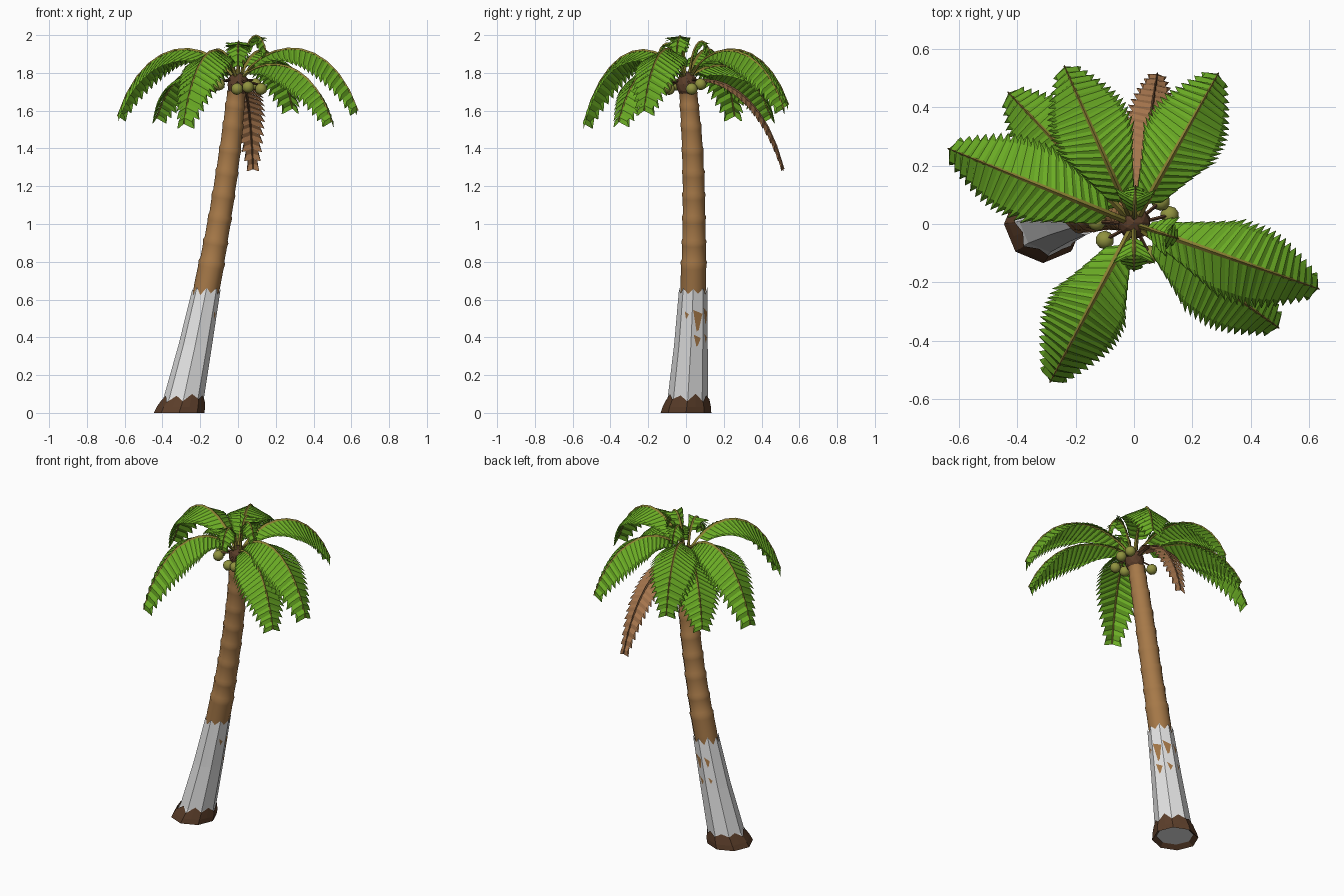
import bpy, math, random
from mathutils import Vector

if "Cube" in bpy.data.objects:
    bpy.data.objects.remove(bpy.data.objects["Cube"])

random.seed(4)


def mat(name, r, g, b):
    m = bpy.data.materials.new(name)
    m.diffuse_color = (r, g, b, 1)
    m.use_nodes = True
    m.node_tree.nodes["Principled BSDF"].inputs["Base Color"].default_value = m.diffuse_color
    return m


BARK = mat("tan bark", 0.38, 0.19, 0.065)
WHITE = mat("whitewash", 0.76, 0.76, 0.76)
DARK = mat("dark brown", 0.105, 0.048, 0.023)
GREEN = mat("leaf green", 0.145, 0.41, 0.018)
RIB = mat("olive rib", 0.27, 0.23, 0.035)
DEAD = mat("dry leaf brown", 0.38, 0.18, 0.075)
DEADRIB = mat("dry rib brown", 0.16, 0.08, 0.035)
NUT = mat("olive coconut", 0.28, 0.29, 0.05)


def make(name, verts, faces, mats, idx=None, smooth=None):
    me = bpy.data.meshes.new(name)
    me.from_pydata([tuple(v) for v in verts], [], faces)
    for m in mats:
        me.materials.append(m)
    if idx:
        me.polygons.foreach_set("material_index", idx)
    if smooth:
        me.polygons.foreach_set("use_smooth", [True] * len(faces))
        me.set_sharp_from_angle(angle=math.radians(smooth))
    ob = bpy.data.objects.new(name, me)
    bpy.context.collection.objects.link(ob)
    return ob


# trunk centre line: z, x, y, radius
PATH = [(0, -.312, 0, .124), (.08, -.287, .01, .107), (.36, -.226, .026, .089),
        (.65, -.168, .038, .072), (.85, -.128, .042, .065), (1.05, -.093, .042, .061),
        (1.25, -.062, .040, .059), (1.45, -.034, .032, .056), (1.72, -.006, .010, .048)]


def trunk_at(z):
    for a, b in zip(PATH, PATH[1:]):
        if z <= b[0]:
            break
    f = (z - a[0]) / (b[0] - a[0])
    return [p + (q - p) * f for p, q in zip(a[1:], b[1:])]


def loft(rows):
    n = len(rows[0])
    faces = [(j * n + i, j * n + (i + 1) % n, (j + 1) * n + (i + 1) % n, (j + 1) * n + i)
             for j in range(len(rows) - 1) for i in range(n)]
    return [v for r in rows for v in r], faces


def ring(z, scale, n=12, tilt=.17):
    cx, cy, r = trunk_at(z)
    r *= scale
    return [Vector((cx + r * math.cos(a), cy + r * math.sin(a), z - tilt * r * math.cos(a)))
            for a in (math.tau * i / n for i in range(n))]


# bark: stacked ring segments, each flaring softly at its top
joints = [.67, .81, .92, 1.05, 1.17, 1.29, 1.41, 1.54, 1.64, 1.71]
rows = [ring(.56, .86), ring(.655, .93)]
for a, b in zip(joints, joints[1:]):
    rows += [ring(a + .003, .955), ring(a + (b - a) * .7, .985), ring(b - .012, 1.045)]
v, f = loft(rows)
make("trunk", v, f, [BARK], smooth=60)

SIDES = 8


def facet_point(k, u, z, off=0.0):
    """Point on flat facet k of the lower trunk, u from -1 to 1 across it."""
    cx, cy, r = trunk_at(z)
    p = [Vector((math.cos(a), math.sin(a), 0)) * (r + off)
         for a in (math.tau * k / SIDES, math.tau * (k + 1) / SIDES)]
    q = p[0].lerp(p[1], (u + 1) / 2)
    return Vector((cx + q.x, cy + q.y, z))


def zigzag(zc, zm, jitter, off):
    row = []
    for k in range(SIDES):
        row.append(facet_point(k, -1, zc + random.uniform(-jitter, jitter), off))
        row.append(facet_point(k, 0, zm + random.uniform(-jitter, jitter), off))
    return row


# whitewashed lower trunk with ragged top
v, f = loft([zigzag(z, z, 0, 0) for z in (.02, .08, .36)] + [zigzag(.665, .628, .01, .003)])
f.append(tuple(range(2 * SIDES))[::-1])
make("whitewash_band", v, f, [WHITE])

# flared root skirt with ragged top
v, f = loft([zigzag(.02, .02, 0, -.012), zigzag(0, 0, 0, 0.01),
             zigzag(.03, .03, 0, .011), zigzag(.066, .092, .01, .006)])
make("root_skirt", v, f, [DARK])

# chipped paint patches: facet, top z, bottom z, half width
v, f = [], []
for k, zt, zb, w in [(0, .545, .43, .85), (1, .555, .47, .8), (0, .415, .35, .6),
                     (1, .42, .37, .5), (2, .55, .49, .5), (-1, .54, .495, .4),
                     (2, .43, .39, .35)]:
    s = len(v)
    v += [facet_point(k, u, z, .003) for u, z in
          [(-.15 * w, zb), (.3 * w, zb + .01), (w, zt - .02), (.2 * w, zt - .012), (-w, zt)]]
    f.append(tuple(range(s, s + 5)))
make("paint_chips", v, f, [BARK])


# fronds
def bez(p, t):
    a = 1 - t
    return p[0] * a**3 + p[1] * 3 * a * a * t + p[2] * 3 * a * t * t + p[3] * t**3


def frond(name, tip, h1, h2, width, count=20, droop=32, start=.12, z0=1.77, mats=(GREEN, RIB),
          pleat=.17):
    tx, ty, tz = tip
    L = math.hypot(tx, ty)
    d = Vector((tx / L, ty / L, 0))
    S = Vector((-d.y, d.x, 0))
    P = [d * r + Vector((0, 0, z)) for r, z in
         ((.02, z0), (.28 * L, h1), (.78 * L, h2), (L, tz))]

    def frame(t):
        T = (bez(P, min(t + .01, 1)) - bez(P, max(t - .01, 0))).normalized()
        return bez(P, t), T, T.cross(S).normalized()

    v, f, idx = [], [], []
    # leaflets: pleated pointed blades on both sides
    for i in range(count):
        u = (i + .5) / count
        w = width * min(1, .38 + 1.9 * u) * (1 - .7 * max(0, (u - .5) / .5) ** 1.7)
        ta = start + (1 - start) * i / count
        tb = start + (1 - start) * (i + 1) / count
        a, T, N = frame(ta)
        b = frame(tb)[0]
        step = (b - a).length
        up = N * step * pleat
        c = (a + b) / 2
        for side in (1, -1):
            def out(k, deg):
                g = math.radians(deg)
                return (S * side * math.cos(g) - N * math.sin(g)) * w * k + T * w * k * .3
            o = out(.78, droop - 3)
            s = len(v)
            v += [a, c + up * .5, b, b + o - up * .6, c + out(1.04, droop) + T * step * .45,
                  a + o - up * .6, c + o + up]
            q = [(s, s + 1, s + 6, s + 5), (s + 1, s + 2, s + 3, s + 6),
                 (s + 5, s + 6, s + 4), (s + 6, s + 3, s + 4)]
            f += q if side < 0 else [x[::-1] for x in q]
            idx += [0] * 4
    # midrib: low triangular section
    m, s, th = 10, len(v), .012 * min(1, width / .13 + .2)
    for j in range(m + 1):
        c, T, N = frame(j / m)
        r = th * (1 - .7 * j / m)
        v += [c + S * r, c + N * (r * .5 + .005), c - S * r, c - N * r * .6]
    for j in range(m):
        for i in range(4):
            p, q = s + j * 4 + i, s + j * 4 + (i + 1) % 4
            f.append((p, q, q + 4, p + 4))
            idx.append(1)
    return make(name, v, f, mats, idx)


for i, (tip, h1, h2) in enumerate([
        ((-.635, .258, 1.57), 2.00, 2.00), ((-.43, .45, 1.56), 1.88, 1.88),
        ((-.238, .54, 1.63), 2.00, 1.98), ((.288, .515, 1.61), 2.00, 1.97),
        ((.632, -.222, 1.60), 2.00, 2.00), ((.495, -.355, 1.54), 1.89, 1.89),
        ((-.287, -.54, 1.53), 2.00, 1.99)]):
    frond("frond_%d" % (i + 1), tip, h1, h2, .165)

for i, (tip, h1, h2) in enumerate([((0, -.16, 1.84), 1.98, 2.02), ((.15, -.05, 1.89), 2.01, 2.07),
                                   ((.005, .13, 1.87), 1.98, 2.03)]):
    frond("young_frond_%d" % (i + 1), tip, h1, h2, .08, 9, 28, .22, 1.78)

frond("dry_frond", (.08, .515, 1.29), 1.80, 1.73, .092, 19, 14, .15, 1.74, (DEAD, DEADRIB), .1)


# crown hub and coconuts
def ball(name, loc, r, m, sub=2, scale=(1, 1, 1)):
    bpy.ops.mesh.primitive_ico_sphere_add(subdivisions=sub, radius=r, location=loc)
    ob = bpy.context.object
    ob.name = name
    ob.scale = scale
    ob.data.materials.append(m)
    if m is NUT:
        bpy.ops.object.shade_smooth()


ball("crown_hub", (0, .005, 1.738), .058, DARK, 2, (1, 1, 1.2))
nuts = [(.092, .077, 1.74), (.122, .03, 1.715), (-.128, .008, 1.73),
        (-.10, -.055, 1.738), (.053, -.105, 1.725), (-.005, -.09, 1.715)]
for i, p in enumerate(nuts):
    ball("coconut_%d" % (i + 1), p, .032, NUT)
    # stalk from hub to nut
    a, b = Vector((0, 0, 1.765)), Vector(p) + Vector((0, 0, .02))
    S = (b - a).cross(Vector((0, 0, 1))).normalized() * .006
    U = S.cross(b - a).normalized() * .006
    v, f = loft([[c + S, c + U, c - S, c - U] for c in (a, b)])
    make("coconut_stalk_%d" % (i + 1), v, f, [DARK])
